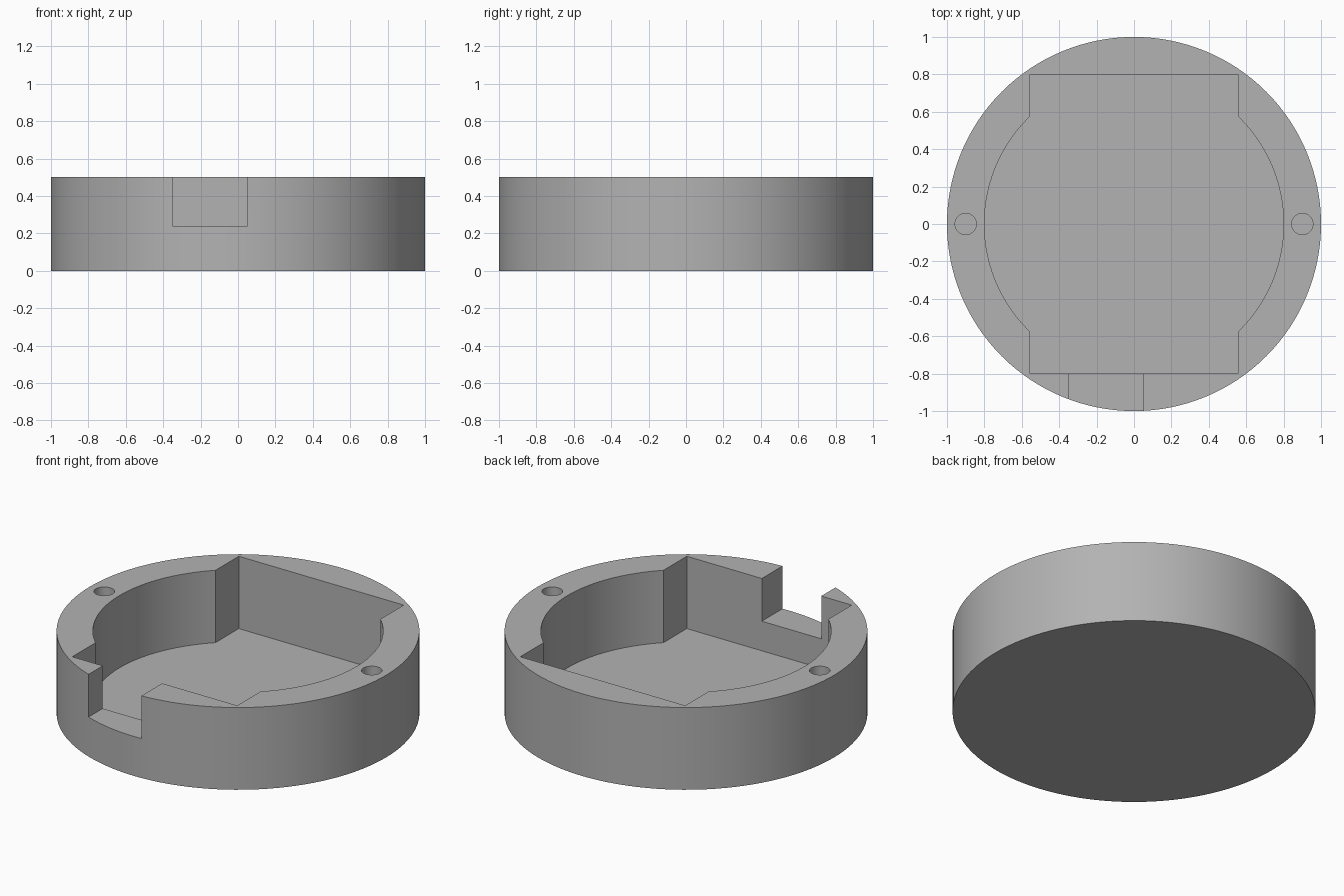
import bpy, bmesh, math

default = bpy.data.objects.get("Cube")
if default:
    bpy.data.objects.remove(default, do_unlink=True)

HEIGHT = 0.5
FLOOR = 0.06
POCKET_R = 0.8
POCKET_HALF_X = 0.555
ABOVE = HEIGHT + 0.1

grey = bpy.data.materials.new("plain grey")
grey.use_nodes = True
colour = (0.45, 0.45, 0.45, 1)
grey.diffuse_color = colour
grey.node_tree.nodes["Principled BSDF"].inputs["Base Color"].default_value = colour


def arc(radius, start, end, steps, cx=0, cy=0):
    angles = [start + (end - start) * i / steps for i in range(steps + 1)]
    return [(cx + radius * math.cos(a), cy + radius * math.sin(a)) for a in angles]


def circle(radius, steps, cx=0, cy=0):
    return arc(radius, 0, math.tau, steps, cx, cy)[:-1]


def prism(name, outline, bottom, top):
    """Extrude a counter-clockwise outline between two heights."""
    bm = bmesh.new()
    base = bm.faces.new([bm.verts.new((x, y, bottom)) for x, y in outline])
    out = bmesh.ops.extrude_face_region(bm, geom=[base])
    for v in out["geom"]:
        if isinstance(v, bmesh.types.BMVert):
            v.co.z = top
    bmesh.ops.recalc_face_normals(bm, faces=bm.faces)
    mesh = bpy.data.meshes.new(name)
    bm.to_mesh(mesh)
    bm.free()
    mesh.materials.append(grey)
    obj = bpy.data.objects.new(name, mesh)
    bpy.context.collection.objects.link(obj)
    return obj


# Round body
body = prism("round_housing", circle(1, 128), 0, HEIGHT)

# Pocket: circle joined with a rectangle of the same length
a = math.acos(POCKET_HALF_X / POCKET_R)
right = arc(POCKET_R, -a, a, 40)
left = arc(POCKET_R, math.pi - a, math.pi + a, 40)
w, r = POCKET_HALF_X, POCKET_R
outline = right + [(w, r), (-w, r)] + left + [(-w, -r), (w, -r)]
cutters = [prism("pocket_cutter", outline, FLOOR, ABOVE)]

# Notch through the front wall
notch = [(-0.35, -1.1), (0.05, -1.1), (0.05, -0.7), (-0.35, -0.7)]
cutters.append(prism("notch_cutter", notch, 0.24, ABOVE))

# Screw holes in the side walls
for side in (-1, 1):
    cutters.append(prism("hole_cutter", circle(0.057, 32, side * 0.9), 0.2, ABOVE))

bpy.ops.object.select_all(action="DESELECT")
body.select_set(True)
bpy.context.view_layer.objects.active = body
for cutter in cutters:
    cutter.hide_render = True
    mod = body.modifiers.new(cutter.name, "BOOLEAN")
    mod.operation = "DIFFERENCE"
    mod.solver = "EXACT"
    mod.object = cutter
    bpy.ops.object.modifier_apply(modifier=mod.name)
    bpy.data.objects.remove(cutter, do_unlink=True)

bpy.ops.object.shade_smooth_by_angle(angle=math.radians(30))
